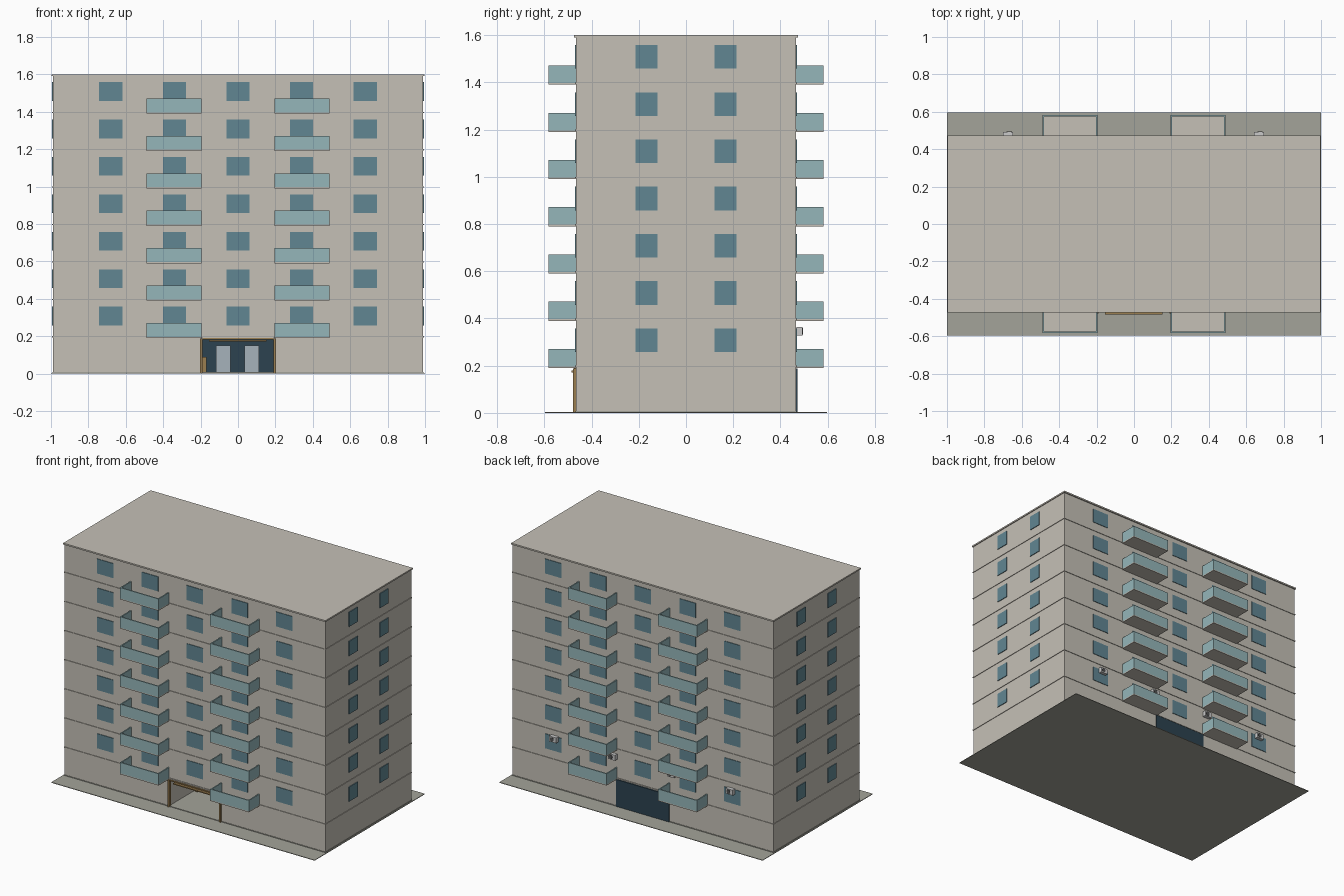
import bpy, bmesh, math
from mathutils import Matrix, Vector

if "Cube" in bpy.data.objects:
    bpy.data.objects.remove(bpy.data.objects["Cube"])


def mat(name, r, g, b):
    m = bpy.data.materials.new(name)
    m.diffuse_color = (r, g, b, 1)
    m.use_nodes = True
    m.node_tree.nodes["Principled BSDF"].inputs["Base Color"].default_value = m.diffuse_color
    return m


WALL = mat("wall", 0.56, 0.53, 0.47)
PAVE = mat("paving", 0.37, 0.37, 0.32)
GLASS = mat("window_glass", 0.12, 0.24, 0.29)
PANEL = mat("balcony_glass", 0.30, 0.47, 0.49)
DARK = mat("dark_glass", 0.025, 0.055, 0.08)
DOOR = mat("door_metal", 0.38, 0.45, 0.50)
WOOD = mat("wood", 0.33, 0.21, 0.08)
UNIT = mat("unit_casing", 0.60, 0.60, 0.60)
FAN = mat("fan_grille", 0.08, 0.08, 0.08)


def finish(name, bm, material):
    bmesh.ops.recalc_face_normals(bm, faces=bm.faces[:])
    me = bpy.data.meshes.new(name)
    bm.to_mesh(me)
    bm.free()
    me.materials.append(material)
    ob = bpy.data.objects.new(name, me)
    bpy.context.collection.objects.link(ob)
    return ob


def boxes(name, spans, material):
    """One object from boxes given as (x0, x1, y0, y1, z0, z1)."""
    bm = bmesh.new()
    for x0, x1, y0, y1, z0, z1 in spans:
        c = Vector((x0 + x1, y0 + y1, z0 + z1)) / 2
        m = Matrix.Translation(c) @ Matrix.Diagonal((x1 - x0, y1 - y0, z1 - z0, 1))
        bmesh.ops.create_cube(bm, size=1, matrix=m)
    return finish(name, bm, material)


def y_span(side, a, b):
    return tuple(sorted((side * a, side * b)))


W, D = 0.99, 0.466          # half width and half depth of the block
FLOORS = [0.2 * k for k in range(1, 8)]

# Paved base
boxes("paved_base", [(-1, 1, -0.597, 0.597, 0, 0.004)], PAVE)

# Main block: front profile with the lobby passage, extruded front to back
bm = bmesh.new()
profile = [(-W, 0.002), (-0.195, 0.002), (-0.195, 0.19), (0.195, 0.19),
           (0.195, 0.002), (W, 0.002), (W, 1.592), (-W, 1.592)]
face = bm.faces.new([bm.verts.new((x, -D, z)) for x, z in profile])
ext = bmesh.ops.extrude_face_region(bm, geom=[face])
bmesh.ops.translate(bm, vec=(0, 2 * D, 0),
                    verts=[v for v in ext["geom"] if isinstance(v, bmesh.types.BMVert)])
finish("main_block", bm, WALL)

# Roof slab, thin floor ledges and ground slab
boxes("roof_slab", [(-0.996, 0.996, -0.474, 0.474, 1.59, 1.6)], WALL)
boxes("floor_ledges", [(-W - .004, W + .004, -D - .004, D + .004, z - 0.006, z)
                       for z in FLOORS], WALL)
boxes("ground_slab", [(-W - .003, W + .003, -D - .003, D + .003, 0.001, 0.008)], PAVE)

# Windows on all four sides
win = []
for z in FLOORS:
    z0, z1 = z + 0.258, 0
    z0, z1 = z + 0.058, z + 0.158
    for s in (-1, 1):
        for x in (-0.68, -0.34, 0, 0.34, 0.68):
            win.append((x - 0.062, x + 0.062, *y_span(s, D - 0.01, D + 0.004), z0, z1))
        for y in (-0.167, 0.167):
            win.append((*y_span(s, W - 0.01, W + 0.005), y - 0.047, y + 0.047, z0, z1))
boxes("windows", win, GLASS)

# Balconies: slab plus a front and two side panels
slabs, panels = [], []
for z in FLOORS:
    for s in (-1, 1):
        for x in (-0.343, 0.343):
            x0, x1 = x - 0.147, x + 0.147
            slabs.append((x0, x1, *y_span(s, D - 0.01, 0.582), z - 0.01, z - 0.003))
            b, t = z - 0.003, z + 0.071
            panels.append((x0, x1, *y_span(s, 0.574, 0.582), b, t))
            for a in (x0, x1 - 0.008):
                panels.append((a, a + 0.008, *y_span(s, D, 0.574), b, t))
boxes("balcony_slabs", slabs, WALL)
boxes("balcony_panels", panels, PANEL)

# Entrance: posts, beam, canopy rail, desk, rear glass wall and doors
boxes("entrance_frame", [(-0.202, -0.19, -0.478, -0.455, 0.004, 0.188),
                         (0.19, 0.202, -0.478, -0.455, 0.004, 0.188),
                         (-0.19, 0.19, -0.474, -0.46, 0.183, 0.19)], WOOD)
boxes("canopy_rail", [(-0.155, 0.152, -0.484, -0.466, 0.172, 0.179)], WOOD)
boxes("lobby_desk", [(-0.19, -0.168, -0.2, -0.05, 0.008, 0.088)], WOOD)
boxes("rear_glass_wall", [(-0.202, 0.202, 0.455, 0.472, 0.004, 0.189)], DARK)
boxes("lobby_doors", [(-0.117, -0.04, 0.445, 0.456, 0.008, 0.15),
                      (0.036, 0.112, 0.445, 0.456, 0.008, 0.15)], DOOR)

# Air conditioning units with round fan grilles on the back
AC_X = (-0.673, -0.226, 0.221, 0.668)
boxes("air_units", [(x - 0.027, x + 0.027, 0.468, 0.493, 0.327, 0.364) for x in AC_X], UNIT)
bm = bmesh.new()
for x in AC_X:
    m = Matrix.Translation((x + 0.006, 0.493, 0.3455)) @ Matrix.Rotation(math.pi / 2, 4, 'X')
    bmesh.ops.create_cone(bm, cap_ends=True, segments=16, radius1=0.014,
                          radius2=0.014, depth=0.005, matrix=m)
finish("air_unit_fans", bm, FAN)
